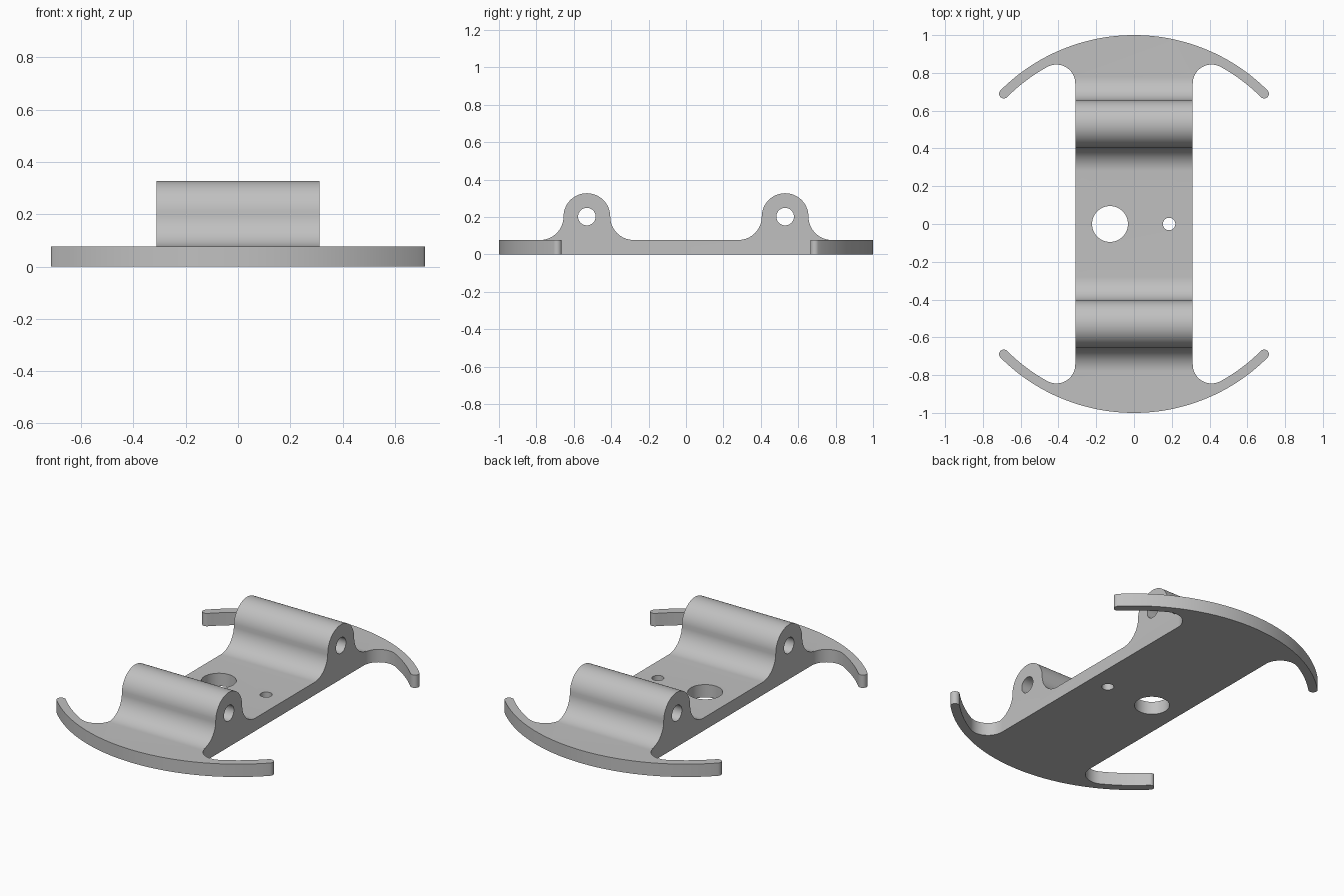
import bpy, bmesh
from math import sin, cos, radians, degrees, atan2, sqrt
from mathutils import Vector

if "Cube" in bpy.data.objects:
    bpy.data.objects.remove(bpy.data.objects["Cube"])

T = 0.077          # plate thickness
W = 0.311          # half width of the body
R_OUT, R_IN = 1.0, 0.95   # outer and inner radius of the curved arms
LUG_Y, LUG_R = 0.53, 0.125
LUG_Z = T + LUG_R


def arc(cx, cy, r, a0, a1, n):
    """Points on an arc, angles in degrees, both ends included."""
    return [(cx + r * cos(radians(a0 + (a1 - a0) * i / n)),
             cy + r * sin(radians(a0 + (a1 - a0) * i / n))) for i in range(n + 1)]


def circle(cx, cy, r, n=48):
    return arc(cx, cy, r, 0, 360, n)[:-1]


def prism(name, loops, place, offset):
    """Fill an outline with holes and extrude it into a closed solid."""
    bm = bmesh.new()
    edges = []
    for pts in loops:
        vs = [bm.verts.new(place(u, v)) for u, v in pts]
        edges += [bm.edges.new((vs[i - 1], vs[i])) for i in range(len(vs))]
    bmesh.ops.triangle_fill(bm, use_beauty=True, use_dissolve=False, edges=edges)
    ext = bmesh.ops.extrude_face_region(bm, geom=bm.faces[:], use_keep_orig=True)
    moved = [g for g in ext["geom"] if isinstance(g, bmesh.types.BMVert)]
    bmesh.ops.translate(bm, verts=moved, vec=Vector(offset))
    bmesh.ops.recalc_face_normals(bm, faces=bm.faces[:])
    me = bpy.data.meshes.new(name)
    bm.to_mesh(me)
    bm.free()
    ob = bpy.data.objects.new(name, me)
    bpy.context.collection.objects.link(ob)
    return ob


def clean(pts):
    """Drop repeated neighbouring points."""
    return [p for i, p in enumerate(pts)
            if (Vector(p) - Vector(pts[i - 1])).length > 1e-5]


# Plate outline: body edge, corner fillet, inner arc, rounded tip, outer arc
fr = 0.1
fx = W + fr
fy = sqrt((R_IN - fr) ** 2 - fx ** 2)
meet = degrees(atan2(fy, fx))
mid = (R_OUT + R_IN) / 2
quarter = (arc(fx, fy, fr, 180, meet, 20)
           + arc(0, 0, R_IN, meet, 45, 10)
           + arc(mid * cos(radians(45)), mid * sin(radians(45)),
                 (R_OUT - R_IN) / 2, 225, 405, 12)
           + arc(0, 0, R_OUT, 45, 90, 30))
half = quarter + [(-x, y) for x, y in reversed(quarter)]
outline = clean(half + [(-x, -y) for x, y in half])

body = prism("base_plate",
             [outline, circle(-0.127, 0, 0.095), circle(0.186, 0, 0.033, 32)],
             lambda u, v: (u, v, 0), (0, 0, T))

# Rounded cross lugs with flared feet and a pin hole, joined to the plate
for side in (-1, 1):
    c = side * LUG_Y
    profile = clean(arc(c + 2 * LUG_R, LUG_Z, LUG_R, 270, 180, 20)
                    + arc(c, LUG_Z, LUG_R, 0, 180, 36)
                    + arc(c - 2 * LUG_R, LUG_Z, LUG_R, 0, -90, 20))
    lug = prism("lug", [profile, circle(c, LUG_Z, 0.047, 32)],
                lambda u, v: (-W, u, v), (2 * W, 0, 0))
    mod = body.modifiers.new("join_lug", "BOOLEAN")
    mod.operation, mod.solver, mod.object = "UNION", "EXACT", lug
    bpy.context.view_layer.objects.active = body
    bpy.ops.object.modifier_apply(modifier=mod.name)
    bpy.data.objects.remove(lug)

# Merge flat triangles into clean faces
bm = bmesh.new()
bm.from_mesh(body.data)
bmesh.ops.remove_doubles(bm, verts=bm.verts[:], dist=1e-5)
bmesh.ops.dissolve_limit(bm, angle_limit=radians(0.5),
                         verts=bm.verts[:], edges=bm.edges[:])
bm.to_mesh(body.data)
bm.free()

# Single grey material and smooth curved walls
grey = bpy.data.materials.new("grey")
grey.diffuse_color = (0.53, 0.53, 0.53, 1)
grey.use_nodes = True
grey.node_tree.nodes["Principled BSDF"].inputs["Base Color"].default_value = grey.diffuse_color
body.data.materials.clear()
body.data.materials.append(grey)
for p in body.data.polygons:
    p.material_index = 0
bpy.ops.object.select_all(action="DESELECT")
body.select_set(True)
bpy.context.view_layer.objects.active = body
bpy.ops.object.shade_smooth_by_angle(angle=radians(30))
